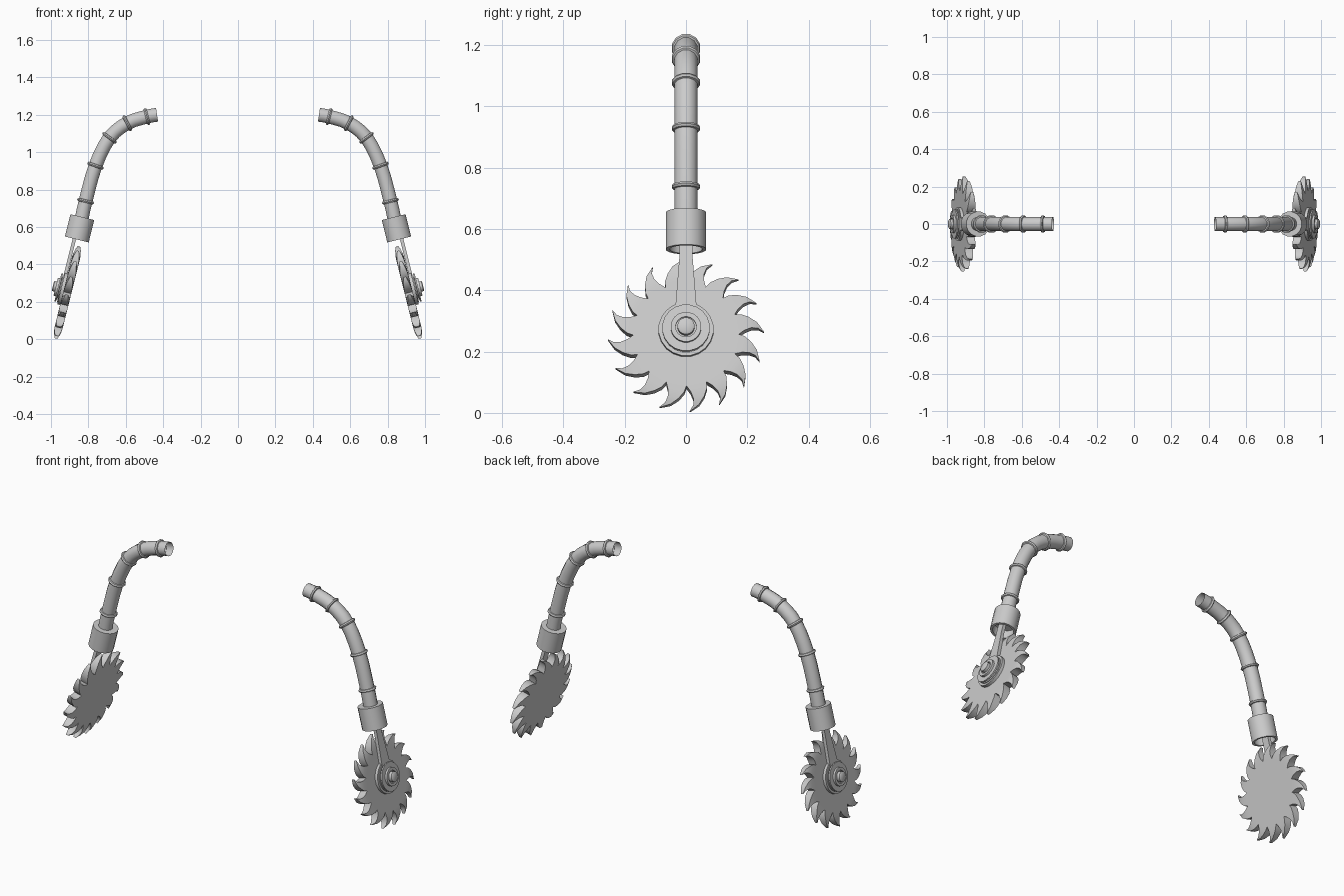
import bpy, bmesh
from math import sin, cos, pi, radians
from mathutils import Vector

if "Cube" in bpy.data.objects:
    bpy.data.objects.remove(bpy.data.objects["Cube"])

# Tilted frame of the right saw head: N = outward axle, U = up along the blade
TILT = radians(14)
N = Vector((cos(TILT), 0, sin(TILT)))
U = Vector((-sin(TILT), 0, cos(TILT)))
Y = Vector((0, 1, 0))
BLADE = Vector((0.912, 0, 0.25))


def loc(n, y, u):
    return BLADE + N * n + Y * y + U * u


def finish(name, bm):
    """Make an object mirrored across x = 0."""
    bmesh.ops.remove_doubles(bm, verts=bm.verts, dist=1e-5)
    bmesh.ops.recalc_face_normals(bm, faces=bm.faces)
    me = bpy.data.meshes.new(name)
    bm.to_mesh(me)
    bm.free()
    ob = bpy.data.objects.new(name, me)
    bpy.context.collection.objects.link(ob)
    bpy.ops.object.select_all(action='DESELECT')
    ob.select_set(True)
    bpy.context.view_layer.objects.active = ob
    bpy.ops.object.shade_smooth_by_angle(angle=radians(35))
    mod = ob.modifiers.new("mirror", 'MIRROR')
    mod.use_mirror_merge = False
    return ob


def skin(bm, sections, sides, cap_start=False, cap_end=False, closed=False):
    """Join circles given as (centre, axis in the xz plane, radius)."""
    rings = []
    for c, t, r in sections:
        side = Y.cross(t).normalized()
        rings.append([bm.verts.new(c + (Y * cos(a) + side * sin(a)) * r)
                      for a in (2 * pi * (i + 0.5) / sides for i in range(sides))])
    pairs = list(zip(rings, rings[1:]))
    if closed:
        pairs.append((rings[-1], rings[0]))
    for a, b in pairs:
        for i in range(sides):
            j = (i + 1) % sides
            bm.faces.new((a[i], a[j], b[j], b[i]))
    if cap_start:
        bm.faces.new(rings[0])
    if cap_end:
        bm.faces.new(rings[-1])


# Saw blade: flat disc with hooked teeth that thin towards the tip
TEETH = 16
STEP = 360 / TEETH
LEVELS = [(0.172, 20, -2.5, 0.022), (0.192, 17.8, 1.6, 0.022), (0.214, 13.2, 3.4, 0.020),
          (0.236, 7.5, 2.8, 0.015), (0.254, 0.3, -0.3, 0.007)]  # radius, back, front, half thickness
bm = bmesh.new()


def polar(r, deg, n):
    a = radians(deg)
    return bm.verts.new(loc(n, r * cos(a), r * sin(a)))


for k in range(TEETH):
    a = 3 + k * STEP
    quads = [[polar(r, a + b, h), polar(r, a + f, h), polar(r, a + f, -h), polar(r, a + b, -h)]
             for r, b, f, h in LEVELS]
    for p, q in zip(quads, quads[1:]):
        for i in range(4):
            j = (i + 1) % 4
            bm.faces.new((p[i], p[j], q[j], q[i]))
    bm.faces.new(quads[-1])
for h in (0.022, -0.022):
    bm.faces.new([polar(0.172, 0.5 + k * STEP, h) for k in range(TEETH)])
finish("saw_blade", bm)

# Hub: eye of the bracket, washers, ring and axle bolt
H = 0.015
bm = bmesh.new()
profile = [(0.09, 0.022), (0.09, 0.038), (0.078, 0.038), (0.078, 0.042), (0.06, 0.042),
           (0.06, 0.046), (0.078, 0.048), (0.078, 0.056), (0.05, 0.056), (0.05, 0.068),
           (0.034, 0.068), (0.034, 0.062), (0.028, 0.062), (0.028, 0.08), (0.022, 0.084)]
skin(bm, [(loc(n, 0, H), N, r) for r, n in profile], 20, True, True)
finish("hub", bm)

# Bracket arm from the socket down to the hub
bm = bmesh.new()
outline = [(0.021, 0.345), (0.022, 0.25), (0.036, 0.07)]
outline += [(-y, u) for y, u in reversed(outline)]
face = bm.faces.new([bm.verts.new(loc(0.024, y, u)) for y, u in outline])
ext = bmesh.ops.extrude_face_region(bm, geom=[face], use_keep_orig=True)
bmesh.ops.translate(bm, vec=N * 0.018,
                    verts=[g for g in ext['geom'] if isinstance(g, bmesh.types.BMVert)])
finish("bracket_arm", bm)

# Socket: cup open at the bottom
bm = bmesh.new()
cup = [(0.035, 0.41), (0.067, 0.41), (0.067, 0.287), (0.054, 0.287), (0.054, 0.335)]
skin(bm, [(loc(0.02, 0, u), U, r) for r, u in cup], 16, True, True)
finish("socket", bm)

# Bent hose, open at its inner end, following the collar positions
pts = [Vector((x, 0, z)) for x, z in [(0.433, 1.2), (0.487, 1.19), (0.592, 1.155), (0.687, 1.077),
                                      (0.762, 0.928), (0.815, 0.738), (0.837, 0.64)]]
ctrl = [2 * pts[0] - pts[1]] + pts + [2 * pts[-1] - pts[-2]]
path = []
for a, b, c, d in zip(ctrl, ctrl[1:], ctrl[2:], ctrl[3:]):
    for i in range(3):
        s = i / 3
        path.append(0.5 * (2 * b + (c - a) * s + (2 * a - 5 * b + 4 * c - d) * s * s
                           + (3 * b - a - 3 * c + d) * s ** 3))
path.append(pts[-1])
tang = [(path[min(i + 1, len(path) - 1)] - path[max(i - 1, 0)]).normalized()
        for i in range(len(path))]
bm = bmesh.new()
skin(bm, [(p, t, 0.038) for p, t in zip(path, tang)], 12)
finish("hose", bm)

# Collars around the hose
bm = bmesh.new()
for i in range(3, 16, 3):
    p, t = path[i], tang[i]
    skin(bm, [(p + t * d, t, r) for d, r in [(-0.009, 0.036), (-0.007, 0.044), (0, 0.048),
                                            (0.007, 0.044), (0.009, 0.036)]], 12, closed=True)
finish("hose_collars", bm)
